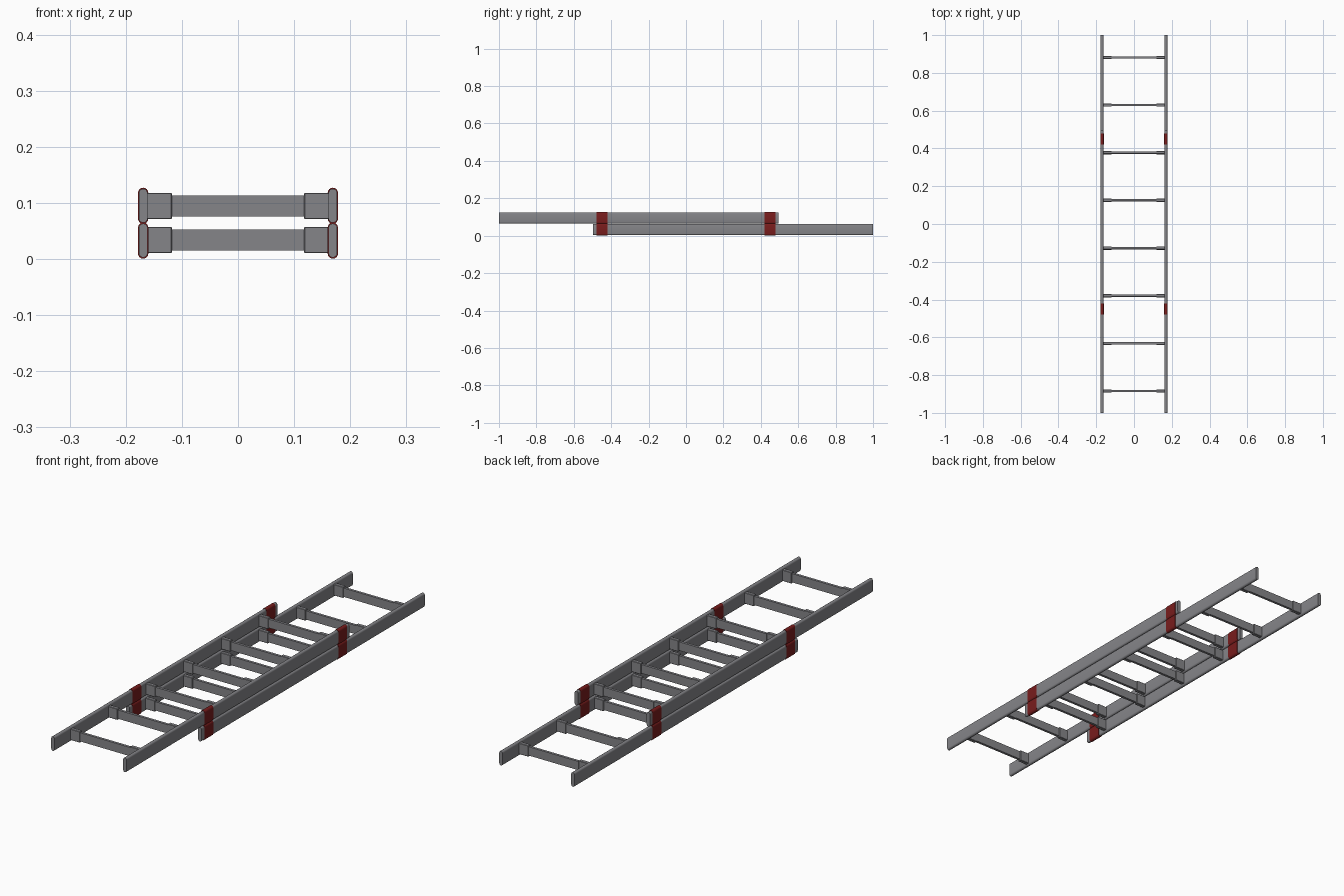
import bpy, bmesh, math

if "Cube" in bpy.data.objects:
    bpy.data.objects.remove(bpy.data.objects["Cube"])


def material(name, rgb):
    m = bpy.data.materials.new(name)
    m.diffuse_color = (*rgb, 1)
    m.use_nodes = True
    m.node_tree.nodes["Principled BSDF"].inputs["Base Color"].default_value = m.diffuse_color
    return m


GREY = material("grey metal", (0.235, 0.235, 0.25))
RED = material("dark red", (0.19, 0.012, 0.012))


def finish(name, bm, mat, smooth=False):
    bmesh.ops.recalc_face_normals(bm, faces=bm.faces)
    me = bpy.data.meshes.new(name)
    bm.to_mesh(me)
    bm.free()
    me.materials.append(mat)
    ob = bpy.data.objects.new(name, me)
    bpy.context.collection.objects.link(ob)
    if smooth:
        bpy.ops.object.select_all(action='DESELECT')
        bpy.context.view_layer.objects.active = ob
        ob.select_set(True)
        bpy.ops.object.shade_smooth_by_angle(angle=math.radians(35))
    return ob


def rounded_bar(name, x, zc, width, height, y0, y1, mat, n=8):
    """Upright bar with half-round top and bottom, running along y."""
    bm = bmesh.new()
    r = width / 2
    ring = []
    for sign, start in ((1, 0), (-1, math.pi)):
        for i in range(n + 1):
            a = start + math.pi * i / n
            ring.append(bm.verts.new((x + r * math.cos(a), y0,
                                      zc + sign * (height / 2 - r) + r * math.sin(a))))
    face = bm.faces.new(ring)
    ext = bmesh.ops.extrude_face_region(bm, geom=[face], use_keep_orig=True)
    for v in ext['geom']:
        if isinstance(v, bmesh.types.BMVert):
            v.co.y = y1
    return finish(name, bm, mat, True)


def box(name, center, size, mat, bevel=0.0):
    bm = bmesh.new()
    bmesh.ops.create_cube(bm, size=1)
    for v in bm.verts:
        v.co = [c + p * s for c, p, s in zip(center, v.co, size)]
    if bevel:
        bmesh.ops.bevel(bm, geom=bm.edges[:], offset=bevel, segments=1, affect='EDGES')
    return finish(name, bm, mat)


RAIL_X = 0.169
# name, rail centre z, rung centre z, y start, y end, first rung y
SECTIONS = (
    ("lower", 0.033, 0.034, -0.497, 1.0, -0.381),
    ("upper", 0.095, 0.0945, -1.0, 0.494, -0.884),
)

for name, zc, zr, y0, y1, first in SECTIONS:
    for side, s in (("left", -1), ("right", 1)):
        # side rail
        rounded_bar(f"{name}_{side}_rail", s * RAIL_X, zc, 0.0155, 0.0605, y0, y1, GREY)
        # red guide sleeves wrapping the rail in the overlap
        for end, yb in (("front", -0.449), ("back", 0.449)):
            rounded_bar(f"{name}_{side}_{end}_sleeve", s * RAIL_X, zc,
                        0.0185, 0.0645, yb - 0.029, yb + 0.029, RED)
    for i in range(6):
        y = first + i * 0.2525
        # rung with a thicker socket at each end
        box(f"{name}_rung_{i + 1}", (0, y, zr), (0.26, 0.011, 0.037), GREY)
        for side, s in (("left", -1), ("right", 1)):
            box(f"{name}_{side}_socket_{i + 1}", (s * 0.141, y, zr),
                (0.046, 0.016, 0.047), GREY, 0.0015)
